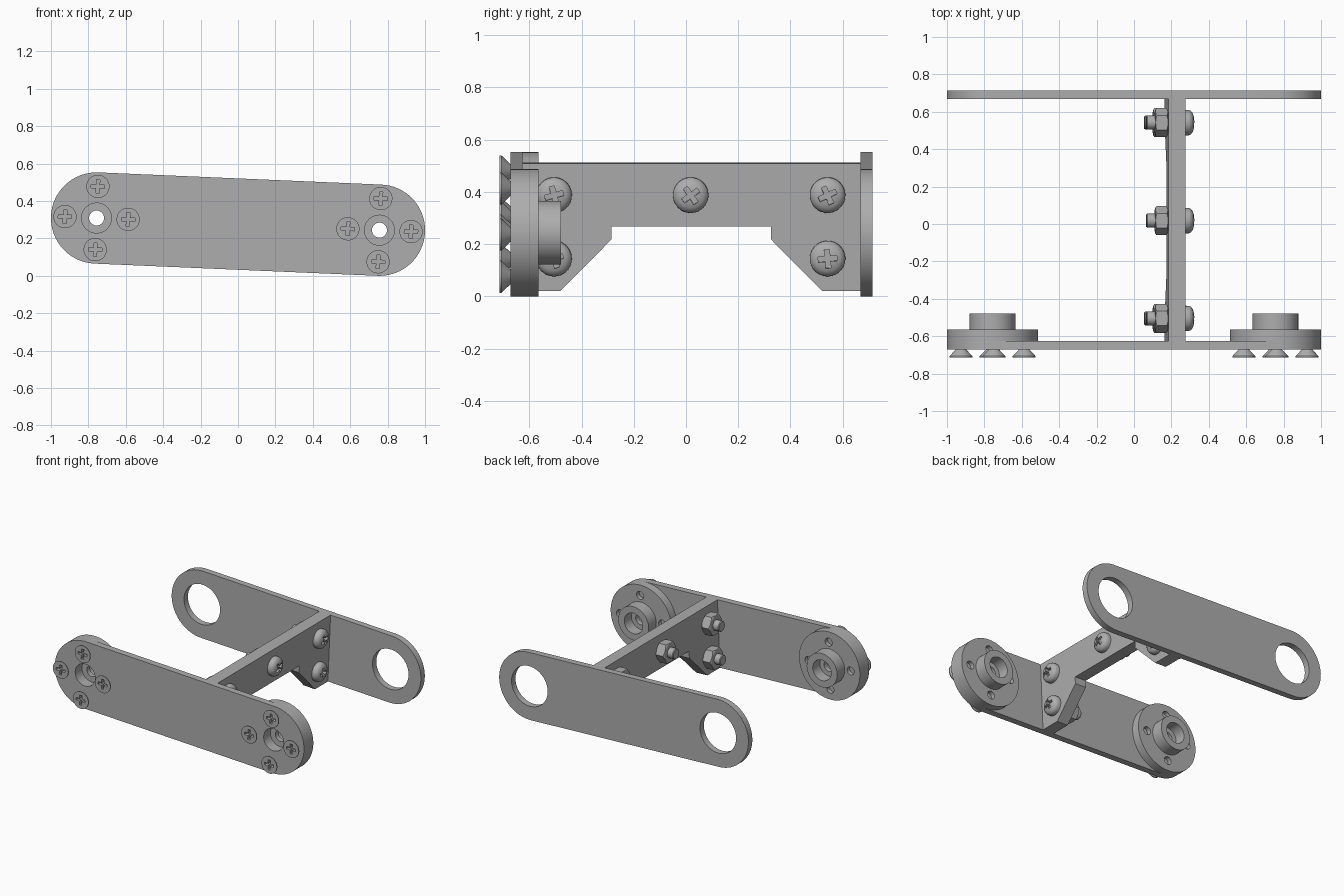
import bpy, bmesh
from math import pi, cos, sin, radians
from mathutils import Matrix, Vector

if "Cube" in bpy.data.objects:
    bpy.data.objects.remove(bpy.data.objects["Cube"], do_unlink=True)

metal = bpy.data.materials.new("grey metal")
metal.use_nodes = True
GREY = (0.42, 0.42, 0.42, 1)
metal.diffuse_color = GREY
metal.node_tree.nodes["Principled BSDF"].inputs["Base Color"].default_value = GREY

# The whole bracket leans slightly about the y axis
TILT = Matrix.Translation((0, 0, 0.2765)) @ Matrix.Rotation(0.043, 4, 'Y')
FRONT = Matrix.Rotation(pi / 2, 4, 'X')            # local z points to -y
SIDE = Matrix(((0, 0, 1, 0), (1, 0, 0, 0), (0, 1, 0, 0), (0, 0, 0, 1)))  # local z points to +x
END_X, END_R = 0.757, 0.244


def finish(bm, name):
    bmesh.ops.remove_doubles(bm, verts=bm.verts, dist=1e-5)
    bmesh.ops.recalc_face_normals(bm, faces=bm.faces)
    mesh = bpy.data.meshes.new(name)
    bm.to_mesh(mesh)
    bm.free()
    return mesh


def prism(name, outline, z0, z1):
    bm = bmesh.new()
    face = bm.faces.new([bm.verts.new((x, y, z0)) for x, y in outline])
    ext = bmesh.ops.extrude_face_region(bm, geom=[face])
    top = [v for v in ext["geom"] if isinstance(v, bmesh.types.BMVert)]
    bmesh.ops.translate(bm, verts=top, vec=(0, 0, z1 - z0))
    return finish(bm, name)


def lathe(name, profile, closed=False, steps=48):
    bm = bmesh.new()
    vs = [bm.verts.new((r, 0, z)) for r, z in profile]
    pairs = list(zip(vs, vs[1:])) + ([(vs[-1], vs[0])] if closed else [])
    edges = [bm.edges.new(p) for p in pairs]
    bmesh.ops.spin(bm, geom=vs + edges, axis=(0, 0, 1), cent=(0, 0, 0),
                   angle=2 * pi, steps=steps)
    return finish(bm, name)


def circle(r, n, cx=0, cy=0, start=0, sweep=2 * pi):
    return [(cx + r * cos(start + sweep * i / n), cy + r * sin(start + sweep * i / n))
            for i in range(n)]


def carve(mesh, cutter_meshes, operation='DIFFERENCE'):
    """Return the mesh after boolean operations with each cutter."""
    body = bpy.data.objects.new("carved", mesh)
    bpy.context.collection.objects.link(body)
    cutters = []
    for cm in cutter_meshes:
        c = bpy.data.objects.new("cutter", cm)
        c.hide_render = True
        bpy.context.collection.objects.link(c)
        mod = body.modifiers.new("cut", 'BOOLEAN')
        mod.operation, mod.solver, mod.object = operation, 'EXACT', c
        cutters.append(c)
    deps = bpy.context.evaluated_depsgraph_get()
    result = bpy.data.meshes.new_from_object(body.evaluated_get(deps))
    for ob in cutters + [body]:
        bpy.data.objects.remove(ob, do_unlink=True)
    return result


def dress(mesh):
    mesh.materials.clear()
    mesh.materials.append(metal)
    mesh.shade_smooth()
    mesh.set_sharp_from_angle(angle=radians(30))
    return mesh


def place(name, mesh, matrix):
    ob = bpy.data.objects.new(name, mesh)
    bpy.context.collection.objects.link(ob)
    ob.matrix_world = TILT @ matrix
    return ob


def cross_cutter(arm, half, z0, z1):
    quarter = [(arm, -half), (arm, half), (half, half)]
    pts = []
    for k in range(4):
        rot = Matrix.Rotation(k * pi / 2, 2)
        pts += [tuple(rot @ Vector(p)) for p in quarter]
    return prism("cross_cutter", pts, z0, z1)


# End plates: rounded bars with a hole at each end
bar = (circle(END_R, 32, END_X, 0, -pi / 2, pi) + [(END_X, END_R)]
       + circle(END_R, 32, -END_X, 0, pi / 2, pi) + [(-END_X, -END_R)])


def end_plate(name, z0, z1, hole):
    holes = [prism("hole", circle(hole, 48, s * END_X), z0 - 0.1, z1 + 0.1) for s in (-1, 1)]
    place(name, dress(carve(prism(name, bar, z0, z1), holes)), FRONT)


end_plate("front_plate", 0.625, 0.672, 0.08)
end_plate("back_plate", -0.713, -0.668, 0.145)

# Web joining the plates, with a notch cut in its lower edge
web = [(-0.625, END_R), (-0.625, -END_R), (-0.48, -END_R), (-0.285, -0.047), (-0.285, 0.003),
       (0.325, 0.003), (0.325, -0.047), (0.52, -END_R), (0.668, -END_R), (0.668, END_R)]
place("web", dress(prism("web", web, 0.175, 0.265)), SIDE)

# Round flanges with a hub, a stepped bore and four screw holes
BOLT_R = 0.169
spots = [(BOLT_R * cos(k * pi / 2), BOLT_R * sin(k * pi / 2)) for k in range(4)]
flange = lathe("flange", [(0.08, 0.625), (END_R, 0.625), (END_R, 0.565), (0.122, 0.565),
                          (0.122, 0.478), (0.074, 0.478), (0.074, 0.56), (0.04, 0.56),
                          (0.04, 0.595), (0.08, 0.595)], closed=True, steps=64)
flange = dress(carve(flange, [prism("hole", circle(0.029, 20, x, y), 0.5, 0.7)
                              for x, y in spots]))

# Countersunk screws standing slightly proud of the front plate
flat_screw = lathe("flat_screw", [(0, 0.595), (0.0285, 0.595), (0.0285, 0.672),
                                  (0.062, 0.707), (0.062, 0.713), (0, 0.713)], steps=32)
flat_screw = dress(carve(flat_screw, [cross_cutter(0.036, 0.009, 0.69, 0.75)]))

for side, s in (("right", -1), ("left", 1)):
    hub = FRONT @ Matrix.Translation((s * END_X, 0, 0))
    place(side + "_flange", flange, hub)
    for i, (x, y) in enumerate(spots):
        place(f"{side}_flange_screw_{i + 1}", flat_screw, hub @ Matrix.Translation((x, y, 0)))

# Domed bolts through the web, each with a chamfered hexagon nut
bolt = lathe("bolt", [(0, -0.205), (0.033, -0.205), (0.037, -0.2), (0.037, 0), (0.068, 0),
                      (0.068, 0.022), (0.062, 0.035), (0.048, 0.045), (0.026, 0.051),
                      (0, 0.053)], steps=32)
bolt = dress(carve(bolt, [cross_cutter(0.036, 0.01, 0.025, 0.08)]))
nut_round = lathe("nut_round", [(0, -0.158), (0.066, -0.158), (0.082, -0.148), (0.082, -0.1),
                                (0.066, -0.09), (0, -0.09)])
nut = dress(carve(prism("nut", circle(0.078, 6), -0.158, -0.09), [nut_round], 'INTERSECT'))

bolts = [("front_upper", -0.505, 0.123, 15), ("middle", 0.018, 0.123, 35),
         ("back_upper", 0.542, 0.123, 25), ("front_lower", -0.505, -0.12, 20),
         ("back_lower", 0.542, -0.12, 5)]
for name, y, z, turn in bolts:
    m = SIDE @ Matrix.Translation((y, z, 0.265))
    place(name + "_bolt", bolt, m @ Matrix.Rotation(radians(turn), 4, 'Z'))
    place(name + "_nut", nut, m)
